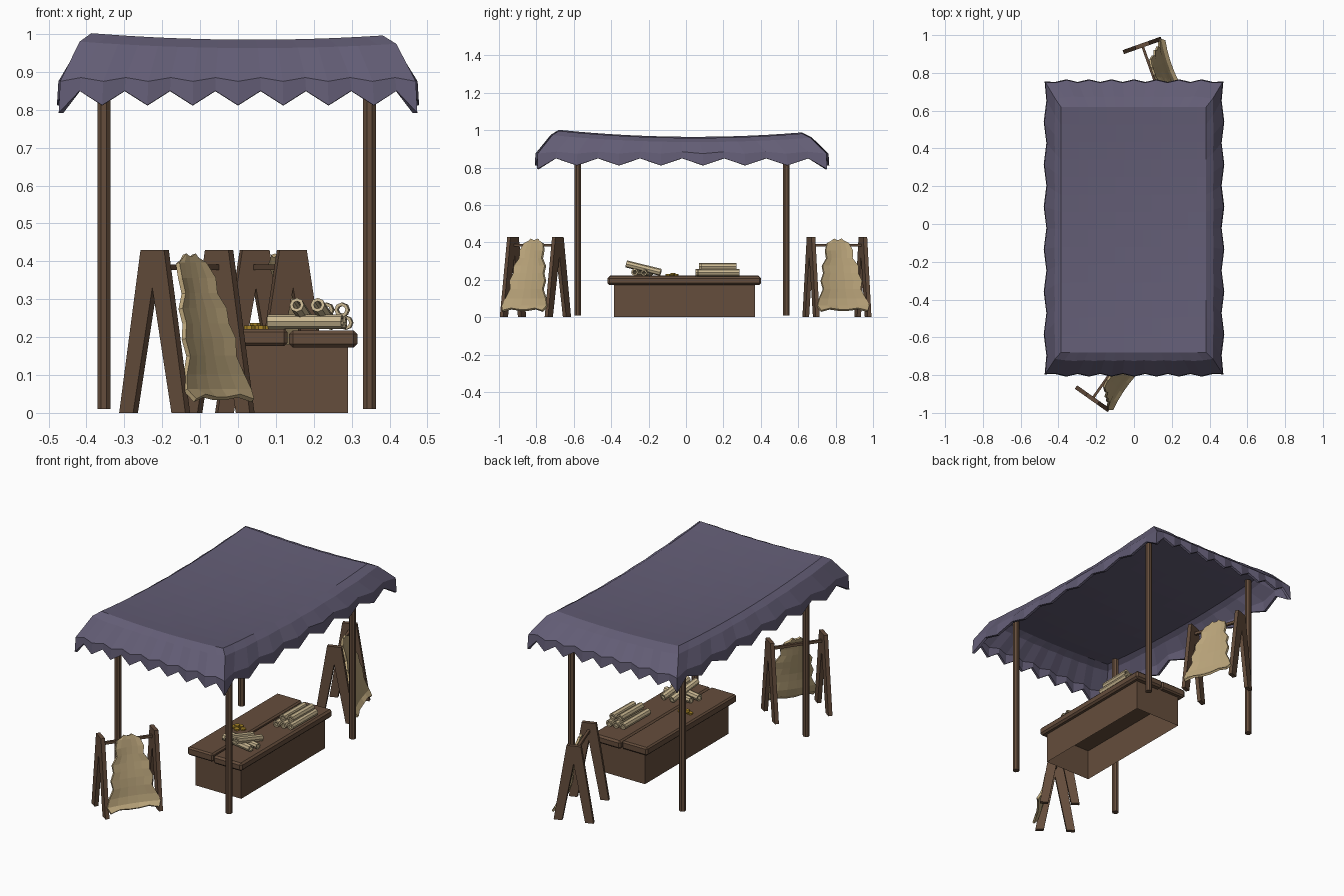
import bpy, bmesh, math
from mathutils import Matrix, Vector

if "Cube" in bpy.data.objects:
    bpy.data.objects.remove(bpy.data.objects["Cube"])


def material(name, rgb):
    m = bpy.data.materials.new(name)
    m.diffuse_color = (*rgb, 1)
    m.use_nodes = True
    m.node_tree.nodes["Principled BSDF"].inputs["Base Color"].default_value = m.diffuse_color
    return m


CLOTH = material("cloth", (0.125, 0.11, 0.18))
WOOD = material("wood", (0.13, 0.075, 0.045))
HIDE = material("hide", (0.50, 0.38, 0.20))
PAPER = material("paper", (0.58, 0.47, 0.28))
GOLD = material("gold", (0.40, 0.24, 0.02))


def make(name, bm, mat, matrix=Matrix()):
    bmesh.ops.recalc_face_normals(bm, faces=bm.faces)
    me = bpy.data.meshes.new(name)
    bm.to_mesh(me)
    bm.free()
    me.materials.append(mat)
    ob = bpy.data.objects.new(name, me)
    ob.matrix_world = matrix
    bpy.context.collection.objects.link(ob)
    return ob


def box(name, lo, hi, mat, matrix=Matrix(), bevel=0, open_bottom=False):
    bm = bmesh.new()
    lo, hi = Vector(lo), Vector(hi)
    bmesh.ops.create_cube(bm, size=1, matrix=Matrix.Translation((lo + hi) / 2) @ Matrix.Diagonal((*(hi - lo), 1)))
    if bevel:
        bmesh.ops.bevel(bm, geom=bm.edges[:], offset=bevel, segments=1, affect='EDGES')
    if open_bottom:
        bmesh.ops.delete(bm, geom=[f for f in bm.faces if f.calc_center_median().z < lo.z + 1e-4], context='FACES_ONLY')
    return make(name, bm, mat, matrix)


def cylinder(name, center, r, h, sides, mat):
    bm = bmesh.new()
    bmesh.ops.create_cone(bm, cap_ends=True, segments=sides, radius1=r, radius2=r, depth=h)
    return make(name, bm, mat, Matrix.Translation(center) @ Matrix.Rotation(math.pi / sides, 4, 'Z'))


def scroll(name, a, b, r=0.019):
    # open paper tube between two points
    a, b = Vector(a), Vector(b)
    n, L = 8, (b - a).length
    bm = bmesh.new()
    rings = []
    for rad, z in ((r, 0), (r, L), (r * 0.55, L), (r * 0.55, 0)):
        rings.append([bm.verts.new((rad * math.cos(2 * math.pi * i / n), rad * math.sin(2 * math.pi * i / n), z))
                      for i in range(n)])
    for k in range(4):
        p, q = rings[k], rings[(k + 1) % 4]
        for i in range(n):
            bm.faces.new((p[i], p[(i + 1) % n], q[(i + 1) % n], q[i]))
    rot = (b - a).to_track_quat('Z', 'Y').to_matrix().to_4x4()
    return make(name, bm, PAPER, Matrix.Translation(a) @ rot)


# canopy: sagging top grid with a pleated, scalloped skirt
def canopy():
    NX, NY = 16, 14
    bm = bmesh.new()

    def lerp(a, b, t):
        return a + (b - a) * t

    def top_z(i, j):
        s, t = 2 * i / NX - 1, 2 * j / NY - 1
        base = 0.99 - 0.007 * t - 0.003 * s
        return base - 0.03 * (1 - t * t) - 0.014 * (1 - s * s) + 0.002

    top = {(i, j): bm.verts.new((lerp(-0.387, 0.382, i / NX), lerp(-0.68, 0.62, j / NY), top_z(i, j)))
           for i in range(NX + 1) for j in range(NY + 1)}
    for i in range(NX):
        for j in range(NY):
            bm.faces.new((top[i, j], top[i + 1, j], top[i + 1, j + 1], top[i, j + 1]))
    loop = ([(i, 0) for i in range(NX)] + [(NX, j) for j in range(NY)] +
            [(i, NY) for i in range(NX, 0, -1)] + [(0, j) for j in range(NY, 0, -1)])
    previous = [top[c] for c in loop]
    for ax, y0, y1, level in ((0.422, -0.725, 0.675, 0), (0.474, -0.805, 0.762, 1), (0.478, -0.808, 0.766, 2)):
        ring = []
        for k, (i, j) in enumerate(loop):
            corner = i in (0, NX) and j in (0, NY)
            low = k % 2 == 0
            x, y = lerp(-ax, ax, i / NX), lerp(y0, y1, j / NY)
            pull = (0.004, 0.014, 0.014)[level] * (0 if low else 1)
            if i in (0, NX):
                x -= math.copysign(pull, x)
            if j in (0, NY):
                y -= math.copysign(pull, y)
            if corner:
                x, y = x * 0.99, y * 0.985
            z = (top_z(i, j) - 0.022, 0.875 if low else 0.885,
                 0.792 if corner else 0.812 if low else 0.85)[level]
            ring.append(bm.verts.new((x, y, z)))
        for k in range(len(loop)):
            m = (k + 1) % len(loop)
            bm.faces.new((previous[k], previous[m], ring[m], ring[k]))
        previous = ring
    ob = make("canopy", bm, CLOTH)
    if sum(p.normal.z for p in ob.data.polygons) < 0:
        ob.data.flip_normals()
    mod = ob.modifiers.new("thickness", 'SOLIDIFY')
    mod.thickness = 0.014
    mod.offset = -1


canopy()

# four posts
for x in (-0.354, 0.347):
    for y in (-0.578, 0.537):
        cylinder("post", (x, y, 0.485), 0.0185, 0.95, 8, WOOD)

# counter: hollow base and two planks
box("counter_base", (0.0, -0.385, 0), (0.29, 0.37, 0.18), WOOD, open_bottom=True)
box("counter_plank_back", (-0.03, -0.415, 0.176), (0.130, 0.395, 0.222), WOOD, bevel=0.008)
box("counter_plank_front", (0.135, -0.42, 0.172), (0.315, 0.402, 0.218), WOOD, bevel=0.010)

# scrolls: tidy stack and a leaning group
for i in range(3):
    x = 0.205 + 0.039 * i
    scroll("stack_scroll_low", (x, 0.05 + 0.008 * i, 0.238), (x + 0.003, 0.275 + 0.006 * i, 0.238))
for i in range(2):
    x = 0.232 + 0.041 * i
    scroll("stack_scroll_high", (x, 0.07 + 0.012 * i, 0.272), (x + 0.004, 0.26 + 0.01 * i, 0.272))
scroll("loose_scroll_low", (0.08, -0.235, 0.241), (0.275, -0.275, 0.241))
scroll("loose_scroll_flat", (0.10, -0.19, 0.238), (0.285, -0.225, 0.238), 0.017)
for x in (0.155, 0.21):
    scroll("leaning_scroll", (x, -0.318, 0.285), (x + 0.03, -0.135, 0.24))

# coins
for k, (x, y) in enumerate(((0.03, -0.08), (0.055, -0.055), (0.06, -0.095), (0.085, -0.075), (0.045, -0.07))):
    cylinder("coin", (x, y, 0.226 + 0.007 * (k == 4)), 0.015, 0.008, 8, GOLD)


# drying stand: two trestles, a rail and a ragged hanging hide
def stand(cx, cy, angle):
    M = Matrix.Translation((cx, cy, 0)) @ Matrix.Rotation(math.radians(angle), 4, 'Z')
    outline = [(0.107, 0), (0.062, 0), (0, 0.33), (-0.062, 0), (-0.107, 0), (-0.038, 0.43), (0.038, 0.43)]
    for y in (-0.147, 0.147):
        bm = bmesh.new()
        face = bm.faces.new([bm.verts.new((u, y - 0.011, z)) for u, z in outline])
        ext = bmesh.ops.extrude_face_region(bm, geom=[face])
        bmesh.ops.translate(bm, verts=[v for v in ext['geom'] if isinstance(v, bmesh.types.BMVert)], vec=(0, 0.022, 0))
        make("trestle", bm, WOOD, M)
    box("rail", (-0.007, -0.15, 0.377), (0.007, 0.15, 0.392), WOOD, M)
    # rows: outward offset, height, half width
    rows = [(0.008, 0.414, 0.035), (0.014, 0.395, 0.062), (0.022, 0.355, 0.078), (0.030, 0.315, 0.074),
            (0.040, 0.275, 0.102), (0.050, 0.235, 0.098), (0.060, 0.195, 0.116), (0.068, 0.150, 0.106),
            (0.076, 0.100, 0.132), (0.088, 0.060, 0.147), (0.108, 0.040, 0.132)]
    bm = bmesh.new()
    grid = []
    for r, (u, z, w) in enumerate(rows):
        grid.append([bm.verts.new((u + 0.012 * abs(t) ** 2 * (r > 1), w * t,
                                   z + (0.008 * math.cos(9 * t) if r in (0, 10) else 0)))
                     for t in (-1, -0.6, -0.2, 0.2, 0.6, 1)])
    for p, q in zip(grid, grid[1:]):
        for i in range(5):
            bm.faces.new((p[i], p[i + 1], q[i + 1], q[i]))
    ob = make("hanging_hide", bm, HIDE, M)
    mod = ob.modifiers.new("thickness", 'SOLIDIFY')
    mod.thickness = 0.012
    mod.offset = 0


stand(-0.135, -0.805, -35.3)
stand(0.093, 0.807, 19.5)
